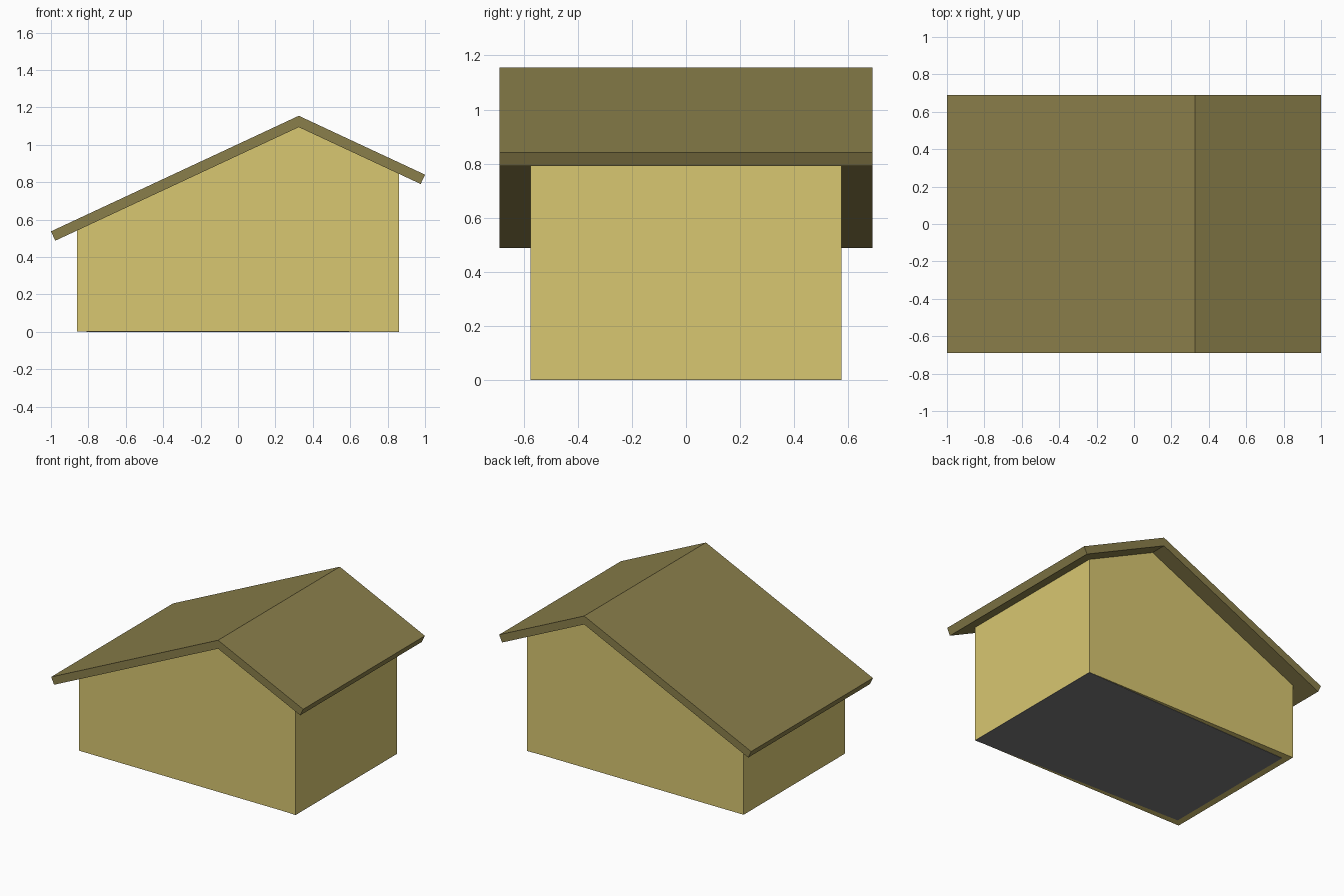
import bpy, bmesh, math
from mathutils import Vector

if "Cube" in bpy.data.objects:
    bpy.data.objects.remove(bpy.data.objects["Cube"])


def material(name, rgb):
    m = bpy.data.materials.new(name)
    m.diffuse_color = (*rgb, 1)
    m.use_nodes = True
    m.node_tree.nodes["Principled BSDF"].inputs["Base Color"].default_value = m.diffuse_color
    return m


def prism(name, profile, direction, mat):
    """Close a profile into a face and extrude it along a direction."""
    bm = bmesh.new()
    face = bm.faces.new([bm.verts.new(p) for p in profile])
    out = bmesh.ops.extrude_face_region(bm, geom=[face])
    moved = [g for g in out["geom"] if isinstance(g, bmesh.types.BMVert)]
    bmesh.ops.translate(bm, verts=moved, vec=Vector(direction))
    bmesh.ops.recalc_face_normals(bm, faces=bm.faces)
    mesh = bpy.data.meshes.new(name)
    bm.to_mesh(mesh)
    bm.free()
    mesh.materials.append(mat)
    obj = bpy.data.objects.new(name, mesh)
    bpy.context.collection.objects.link(obj)
    return obj


wall_mat = material("wall_yellow", (0.69, 0.57, 0.165))
roof_mat = material("roof_olive", (0.255, 0.212, 0.07))
floor_mat = material("floor_grey", (0.2, 0.2, 0.2))

PITCH = math.radians(25)
RIDGE_X, RIDGE_Z = 0.325, 1.155
THICK = 0.055
UNDER_Z = RIDGE_Z - THICK / math.cos(PITCH)
WALL_X, WALL_Y, ROOF_Y = 0.86, 0.575, 0.69


def slope_z(x, top):
    return top - abs(x - RIDGE_X) * math.tan(PITCH)


# Walls: gabled prism meeting the underside of the roof
base = 0.002
walls = [(-WALL_X, base), (WALL_X, base), (WALL_X, slope_z(WALL_X, UNDER_Z)),
         (RIDGE_X, UNDER_Z), (-WALL_X, slope_z(-WALL_X, UNDER_Z))]
prism("walls", [(x, -WALL_Y, z) for x, z in walls], (0, 2 * WALL_Y, 0), wall_mat)

# Roof: bent slab with eaves cut square to the slope
dx, dz = THICK * math.sin(PITCH), THICK * math.cos(PITCH)
left, right = slope_z(-1, RIDGE_Z), slope_z(1, RIDGE_Z)
roof = [(-1, left), (-1 + dx, left - dz), (RIDGE_X, UNDER_Z),
        (1 - dx, right - dz), (1, right), (RIDGE_X, RIDGE_Z)]
prism("roof", [(x, -ROOF_Y, z) for x, z in roof], (0, 2 * ROOF_Y, 0), roof_mat)

# Floor: thin panel narrowing toward the left wall
floor = [(WALL_X, -WALL_Y), (WALL_X, WALL_Y), (-0.81, 0.525), (-0.81, -0.525)]
prism("floor", [(x, y, 0) for x, y in floor], (0, 0, base), floor_mat)
